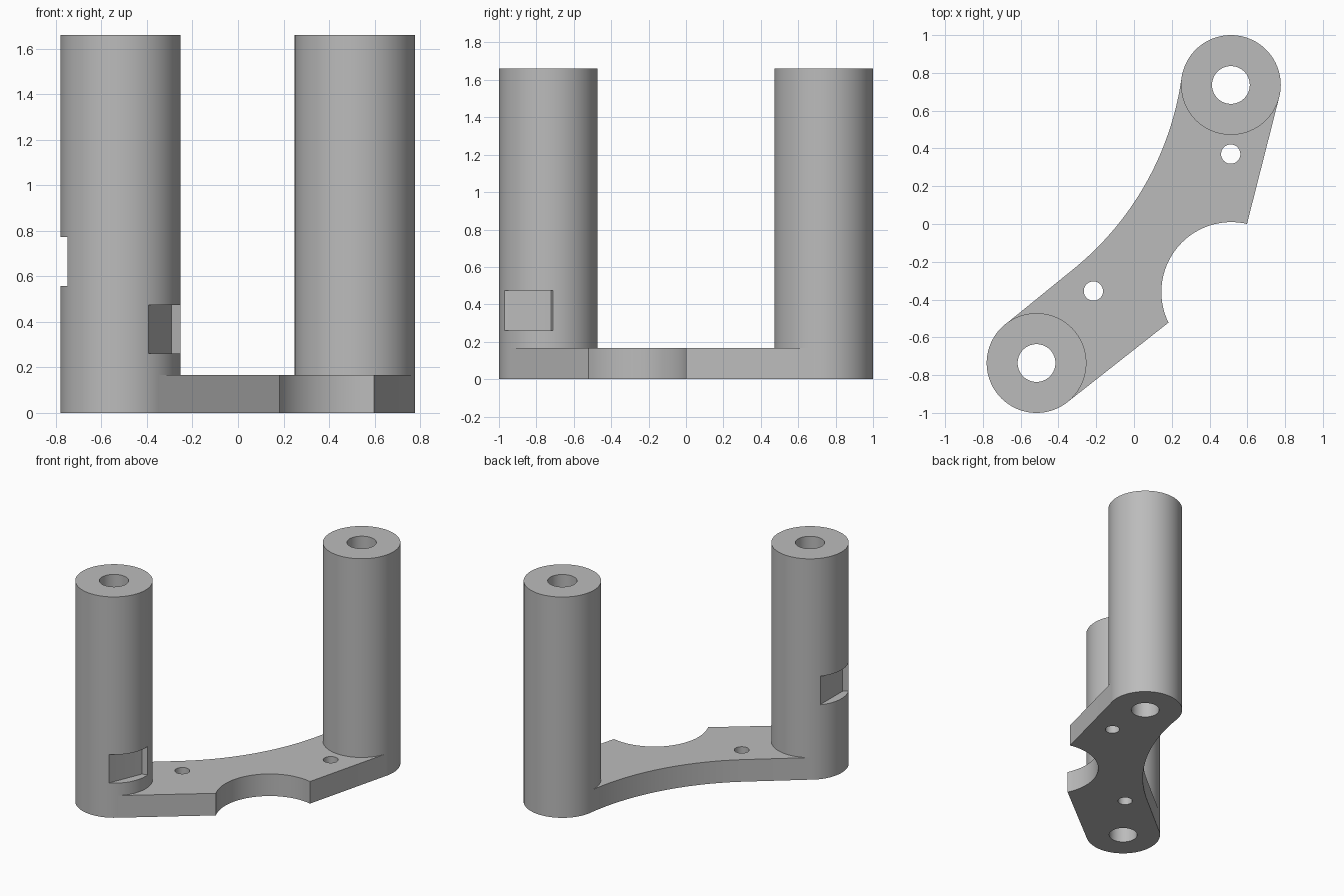
import bpy, bmesh, math
from mathutils import Vector, Matrix

default = bpy.data.objects.get("Cube")
if default:
    bpy.data.objects.remove(default, do_unlink=True)

HEIGHT, THICK = 1.66, 0.166
POST_R, BORE_R = 0.264, 0.1
FRONT, BACK = Vector((-0.516, -0.736)), Vector((0.513, 0.736))

grey = bpy.data.materials.new("plain_grey")
grey.use_nodes = True
colour = (0.5, 0.5, 0.5, 1)
grey.diffuse_color = colour
grey.node_tree.nodes["Principled BSDF"].inputs["Base Color"].default_value = colour


def prism(name, outline, z0, z1):
    """Extrude a closed 2D outline from z0 to z1."""
    bm = bmesh.new()
    base = bm.faces.new([bm.verts.new((p[0], p[1], z0)) for p in outline])
    top = bmesh.ops.extrude_face_region(bm, geom=[base])["geom"]
    bmesh.ops.translate(bm, vec=(0, 0, z1 - z0),
                        verts=[v for v in top if isinstance(v, bmesh.types.BMVert)])
    bmesh.ops.recalc_face_normals(bm, faces=bm.faces)
    mesh = bpy.data.meshes.new(name)
    bm.to_mesh(mesh)
    bm.free()
    obj = bpy.data.objects.new(name, mesh)
    bpy.context.collection.objects.link(obj)
    mesh.materials.append(grey)
    return obj


def arc(centre, radius, a0, a1, n):
    """Points along an arc, angles in radians, both ends included."""
    return [Vector((centre[0] + radius * math.cos(a0 + (a1 - a0) * i / n),
                    centre[1] + radius * math.sin(a0 + (a1 - a0) * i / n)))
            for i in range(n + 1)]


def cylinder(name, centre, radius, z0, z1, n=96):
    return prism(name, arc(centre, radius, 0, math.tau, n)[:-1], z0, z1)


def arc_through(a, b, sag, n):
    """Arc from a to b that bulges to the right of travel by sag."""
    a, b = Vector(a), Vector(b)
    half = (b - a).length / 2
    radius = (half * half + sag * sag) / (2 * sag)
    d = (b - a).normalized()
    centre = (a + b) / 2 + Vector((-d.y, d.x)) * (radius - sag)
    a0 = math.atan2(*(a - centre).yx)
    sweep = 2 * math.asin(half / radius)
    return arc(centre, radius, a0, a0 + sweep, n)


def combine(target, tool, operation):
    """Apply a boolean and remove the helper."""
    mod = target.modifiers.new(operation, "BOOLEAN")
    mod.operation, mod.solver, mod.object = operation, "EXACT", tool
    bpy.context.view_layer.objects.active = target
    bpy.ops.object.modifier_apply(modifier=mod.name)
    bpy.data.objects.remove(tool, do_unlink=True)


# Base plate: straight flanks, shallow concave back edge, round bite in front
bite = (0.515, -0.36)
outline = [FRONT, FRONT + Vector((0.17, -0.202))]
outline += arc(bite, 0.37, math.radians(206), math.radians(77), 40)[::1]
outline += [BACK + Vector((0.255, -0.067)), BACK]
outline += arc_through((-0.31, -0.23), (0.252, 0.775), 0.108, 32)[::-1]
outline += [FRONT + Vector((-0.15, 0.217))]
bracket = prism("bracket", outline, 0, THICK)

# Upright posts
for centre in (FRONT, BACK):
    combine(bracket, cylinder("post", centre, POST_R, 0, HEIGHT), "UNION")

# Post bores and small screw holes
holes = [(FRONT, BORE_R), (BACK, BORE_R), ((0.512, 0.37), 0.051), ((-0.215, -0.355), 0.051)]
for centre, radius in holes:
    combine(bracket, cylinder("bore", centre, radius, -0.1, HEIGHT + 0.1, 64), "DIFFERENCE")

# Two flat-floored pockets in the side of the front post
pocket = [(0.129, -0.214), (0.12, -0.245), (0.2, -0.32), (0.4, 0.07), (0.223, 0.013)]
for turn, z0, z1 in ((0, 0.26, 0.474), (202.5, 0.558, 0.773)):
    spin = Matrix.Rotation(math.radians(turn), 2)
    shape = [FRONT + spin @ Vector(p) for p in pocket]
    combine(bracket, prism("pocket", shape, z0, z1), "DIFFERENCE")

# Smooth round walls, keep edges sharp
bpy.ops.object.select_all(action="DESELECT")
bracket.select_set(True)
bpy.context.view_layer.objects.active = bracket
bpy.ops.object.shade_smooth_by_angle(angle=math.radians(20))
